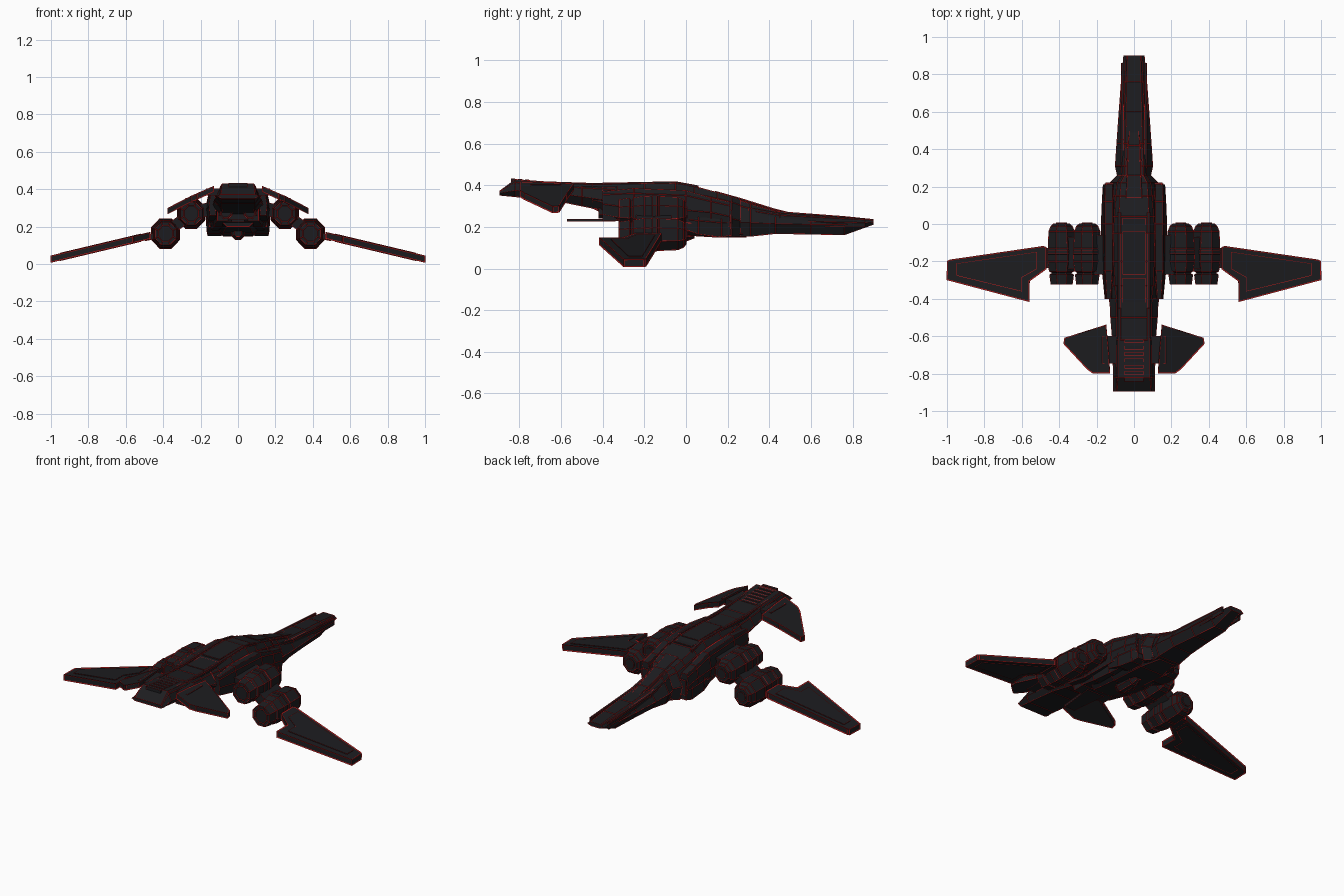
import bpy, bmesh, math
from mathutils import Vector

def material(name, colour):
    m = bpy.data.materials.new(name)
    m.diffuse_color = (*colour, 1)
    return m

BLACK = material("black_plating", (0.012, 0.012, 0.014))
RED = material("red_trim", (0.45, 0.01, 0.01))

def finish(name, bm, mirror=False, trim=0.004):
    bmesh.ops.recalc_face_normals(bm, faces=bm.faces)
    me = bpy.data.meshes.new(name)
    bm.to_mesh(me)
    bm.free()
    ob = bpy.data.objects.new(name, me)
    bpy.context.collection.objects.link(ob)
    me.materials.append(BLACK)
    me.materials.append(RED)
    if mirror:
        ob.modifiers.new("mirror", 'MIRROR')
    if trim:
        # thin red lines along the panel edges
        w = ob.modifiers.new("edge_trim", 'WIREFRAME')
        w.thickness = trim
        w.use_replace = False
        w.material_offset = 1
        w.offset = 0
    return ob

def skin(name, rings, **kw):
    # bridge equal-length rings of points and cap both ends
    bm = bmesh.new()
    vs = [[bm.verts.new(p) for p in r] for r in rings]
    n = len(vs[0])
    for a, b in zip(vs, vs[1:]):
        for i in range(n):
            j = (i + 1) % n
            bm.faces.new((a[i], a[j], b[j], b[i]))
    bm.faces.new(vs[0])
    bm.faces.new(vs[-1])
    return finish(name, bm, **kw)

def hull(name, stations, cx=0, **kw):
    # station: y, half widths (bottom, middle, top), heights (bottom, middle, top)
    rings = []
    for y, b, m, t, zb, zm, zt in stations:
        half = [(b, zb), (m, zm), ((m + 2 * t) / 3, zm + (zt - zm) * 0.75), (t, zt)]
        pts = half + [(-x, z) for x, z in reversed(half)]
        rings.append([(cx + x, y, z) for x, z in pts])
    return skin(name, rings, **kw)

def slab(name, outline, height, thick, **kw):
    # flat blade: plan outline, surface height from x, thickness
    lo = [(x, y, height(x) - thick / 2) for x, y in outline]
    hi = [(x, y, height(x) + thick / 2) for x, y in outline]
    return skin(name, [lo, hi], **kw)

def pod(name, cx, cz, profile, sides=8, sx=1, **kw):
    # faceted body of revolution along y
    rings = []
    for y, r in profile:
        rings.append([(cx + sx * r * math.cos((i + .5) * math.tau / sides), y,
                       cz + r * math.sin((i + .5) * math.tau / sides)) for i in range(sides)])
    return skin(name, rings, **kw)

def box(name, x0, x1, y0, y1, z0, z1, **kw):
    return skin(name, [[(x, y, z) for x, z in ((x0, z0), (x1, z0), (x1, z1), (x0, z1))]
                       for y in (y0, y1)], **kw)

# main fuselage
hull("fuselage", [(-.45, .08, .125, .07, .29, .33, .398), (-.33, .11, .145, .08, .235, .30, .402),
                  (-.20, .13, .155, .085, .20, .29, .41), (-.05, .14, .16, .085, .18, .27, .41),
                  (.04, .13, .155, .08, .18, .26, .395), (.15, .12, .14, .075, .165, .25, .365),
                  (.22, .11, .13, .07, .155, .24, .345), (.26, .07, .09, .05, .155, .23, .33)])
# long tapering nose
hull("nose", [(.24, .065, .085, .05, .155, .22, .335), (.31, .075, .10, .05, .155, .22, .31),
              (.43, .065, .092, .045, .168, .215, .275), (.60, .05, .08, .042, .165, .212, .262),
              (.76, .04, .068, .038, .162, .212, .25), (.90, .03, .055, .035, .212, .222, .236)])
# raised tail boom
hull("tail_boom", [(-.895, .09, .11, .09, .352, .362, .372), (-.82, .09, .11, .085, .345, .375, .428),
                   (-.62, .09, .115, .085, .325, .36, .412), (-.50, .09, .125, .08, .30, .345, .402),
                   (-.40, .09, .13, .08, .28, .33, .40)])
# shoulder armour along the fuselage sides
hull("shoulder_armour", [(-.40, .015, .02, .01, .26, .31, .37), (-.25, .025, .035, .018, .23, .29, .385),
                         (0, .03, .04, .02, .22, .28, .375), (.12, .025, .035, .02, .21, .27, .34),
                         (.21, .02, .03, .018, .20, .25, .32)], cx=.135, mirror=True)
# cheek intakes beside the neck
hull("cheek_intake", [(-.04, .03, .035, .02, .20, .24, .29), (.06, .04, .045, .03, .165, .23, .31),
                      (.17, .035, .04, .03, .15, .22, .30), (.215, .025, .03, .02, .16, .22, .28)],
     cx=.125, mirror=True)
box("intake_lip", .10, .15, .19, .22, .19, .28, mirror=True)
# dorsal panels and rails
for i, (y0, y1, z) in enumerate([(-.42, -.29, .404), (-.27, -.04, .413), (-.02, .03, .402)]):
    box(f"dorsal_panel_{i+1}", -.06, .06, y0, y1, z - .03, z, trim=.003)
hull("dorsal_rail", [(-.80, .008, .01, .006, .36, .40, .422), (-.45, .008, .01, .006, .36, .39, .41),
                     (-.05, .008, .01, .006, .36, .39, .418), (.06, .008, .01, .006, .34, .37, .398)],
     cx=.078, mirror=True, trim=.003)
# cockpit canopy and nose spine
hull("canopy", [(.14, .055, .055, .04, .32, .35, .372), (.26, .05, .05, .035, .28, .305, .338),
                (.42, .04, .042, .03, .25, .265, .288), (.50, .03, .032, .025, .24, .25, .268)])
hull("nose_rail", [(.30, .006, .009, .006, .20, .24, .292), (.45, .006, .009, .006, .20, .23, .265),
                   (.86, .005, .006, .004, .20, .22, .24)], cx=.062, mirror=True, trim=.003)
# cooling slats on the tail
for i in range(7):
    y = -.84 + i * .034
    z = .432 - i * .003
    box(f"tail_slat_{i+1}", -.05, .05, y, y + .018, z - .025, z, trim=.003)
# rear exhausts below the tail
box("rear_bulkhead", -.11, .11, -.40, -.32, .23, .33)
pod("rear_exhaust", .065, .275, [(-.42, .028), (-.42, .036), (-.36, .04), (-.30, .04)],
    mirror=True, trim=.003)
slab("rear_boarding_plate", [(-.035, -.57), (.035, -.57), (.06, -.34), (-.06, -.34)],
     lambda x: .232, .012, trim=.003)
# belly keel and turret
hull("belly_keel", [(-.28, .06, .08, .06, .20, .22, .25), (-.08, .08, .11, .08, .165, .19, .24),
                    (.16, .08, .10, .08, .15, .17, .22), (.29, .05, .07, .05, .15, .165, .20)])
pod("belly_turret", 0, .165, [(-.14, .02), (-.11, .037), (.0, .037), (.04, .02)])

# paired engine pods on each side
engine = [(-.322, .045), (-.322, .066), (-.272, .074), (-.262, .058), (-.252, .076),
          (-.20, .085), (-.13, .083), (-.04, .079), (-.012, .066), (.0, .05)]
for label, cx, cz in (("inner", .25, .27), ("outer", .387, .163)):
    pod(f"{label}_engine", cx, cz, engine, sx=.94, mirror=True)
    pod(f"{label}_engine_intake", cx, cz, [(-.03, .04), (.006, .03)], mirror=True, trim=.003)
    pod(f"{label}_engine_band", cx, cz, [(-.165, .082), (-.16, .087), (-.14, .086), (-.135, .08)],
        sx=.94, mirror=True, trim=.003)

# pylons joining body, engines and wings
def pylon(name, a, b, y0, y1, thick):
    a, b = Vector((a[0], 0, a[1])), Vector((b[0], 0, b[1]))
    n = Vector((-(b - a).z, 0, (b - a).x)).normalized() * thick / 2
    skin(name, [[(p.x, y, p.z) for p in (a - n, b - n, b + n, a + n)] for y in (y0, y1)], mirror=True)

pylon("inner_pylon", (.12, .30), (.22, .28), -.27, -.06, .07)
pylon("middle_pylon", (.27, .255), (.37, .18), -.24, -.07, .06)
pylon("wing_pylon", (.42, .155), (.50, .138), -.235, -.13, .03)

# drooping wings with a raised inner panel
def wing_z(x):
    return .15 - (x - .48) * .238

slab("wing", [(.47, -.125), (.485, -.12), (.985, -.193), (.997, -.20), (1.0, -.298),
              (.56, -.415), (.56, -.305), (.47, -.24)], wing_z, .034, mirror=True, trim=.007)
slab("wing_panel", [(.52, -.15), (.95, -.212), (.95, -.275), (.60, -.36), (.60, -.285), (.52, -.24)],
     wing_z, .042, mirror=True, trim=.003)

# swept tail fins
def fin_z(x):
    return .392 - (x - .15) * .45 - max(0, x - .25) * .06

slab("tail_fin", [(.15, -.54), (.25, -.572), (.37, -.61), (.375, -.64), (.25, -.775), (.22, -.797),
                  (.13, -.797), (.135, -.70)], fin_z, .03, mirror=True, trim=.006)
slab("tail_fin_root", [(.08, -.60), (.17, -.60), (.17, -.745), (.08, -.745)],
     lambda x: .385, .035, mirror=True)
